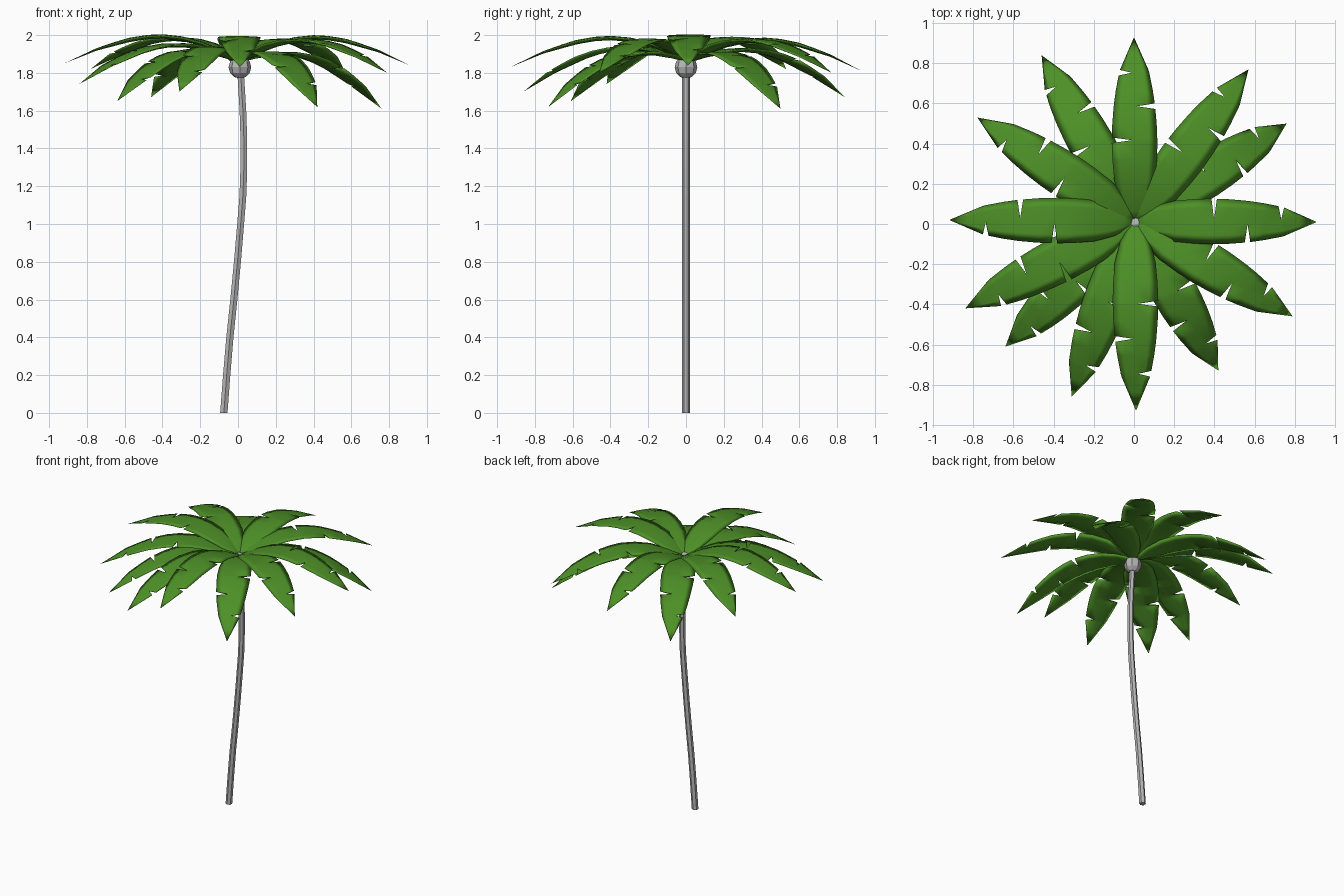
import bpy, bmesh, math
from mathutils import Vector, Matrix

if "Cube" in bpy.data.objects:
    bpy.data.objects.remove(bpy.data.objects["Cube"])


def material(name, rgb):
    m = bpy.data.materials.new(name)
    m.diffuse_color = (*rgb, 1)
    m.use_nodes = True
    m.node_tree.nodes["Principled BSDF"].inputs["Base Color"].default_value = m.diffuse_color
    return m


GREEN = material("leaf green", (0.075, 0.28, 0.02))
GREY = material("trunk grey", (0.47, 0.47, 0.47))


def finish(bm, name, mat, smooth):
    bmesh.ops.recalc_face_normals(bm, faces=bm.faces)
    for f in bm.faces:
        f.smooth = smooth
    me = bpy.data.meshes.new(name)
    bm.to_mesh(me)
    bm.free()
    me.materials.append(mat)
    ob = bpy.data.objects.new(name, me)
    bpy.context.collection.objects.link(ob)
    return ob


def interp(table, x):
    for (x0, y0), (x1, y1) in zip(table, table[1:]):
        if x <= x1:
            return y0 + (y1 - y0) * (x - x0) / (x1 - x0)
    return table[-1][1]


# Trunk: hexagonal tube along a gentle S-curve
bm = bmesh.new()
path = [(-0.075, 0.0), (-0.06, 0.2), (-0.043, 0.4), (-0.022, 0.6), (-0.003, 0.8), (0.014, 1.0),
        (0.026, 1.15), (0.031, 1.3), (0.031, 1.45), (0.026, 1.6), (0.014, 1.8)]
rings = []
for i, (x, z) in enumerate(path):
    r = 0.0225 - 0.0025 * z / 1.8
    rings.append([bm.verts.new((x + r * math.cos(a), r * math.sin(a), z))
                  for a in (math.pi / 2 + k * math.pi / 3 for k in range(6))])
for a, b in zip(rings, rings[1:]):
    for k in range(6):
        bm.faces.new((a[k], a[(k + 1) % 6], b[(k + 1) % 6], b[k]))
bm.faces.new(rings[0])
bm.faces.new(rings[-1])
trunk = finish(bm, "trunk", GREY, False)

# Bulb where the leaves start
bm = bmesh.new()
bmesh.ops.create_uvsphere(bm, u_segments=8, v_segments=6, radius=0.06,
                          matrix=Matrix.Translation((0.01, 0, 1.83)))
finish(bm, "crown_bulb", GREY, False)

# Leaf: arched thin lens with V-notches, left at two places and right at one
ARCH = [(0, 0), (0.1, 0.05), (0.2, 0.09), (0.3, 0.115), (0.4, 0.125), (0.5, 0.12),
        (0.6, 0.1), (0.75, 0.05), (0.92, -0.03)]
WIDTH = [(0, 0.015), (0.05, 0.045), (0.1, 0.075), (0.2, 0.102), (0.35, 0.115), (0.5, 0.11),
         (0.62, 0.098), (0.75, 0.073), (0.92, 0.0)]
NOTCHES = [(0.40, 1), (0.57, -1), (0.74, 1)]
COLS = (-1, -0.6, 0, 0.6, 1)


def leaf_mesh():
    bm = bmesh.new()
    stations = [0.01, 0.05, 0.1, 0.2, 0.3, 0.48, 0.65, 0.83]
    for r, side in NOTCHES:
        stations += [r - 0.014, r, r + 0.014]
    tip = bm.verts.new((0.92, 0, -0.03))
    loops = []
    for s in sorted(stations):
        w = {-1: interp(WIDTH, s), 1: interp(WIDTH, s)}
        for r, side in NOTCHES:
            if abs(s - r) < 1e-6:
                w[side] = 0.012
        z = interp(ARCH, s)
        thin = min(1, (0.92 - s) / 0.3)

        def point(t, height):
            return bm.verts.new((s, t * w[1 if t > 0 else -1], z + height * thin * (1 - t * t)))
        loops.append([point(t, 0.005) for t in COLS] + [point(t, -0.018) for t in COLS[-2:0:-1]])
    n = len(loops[0])
    for a, b in zip(loops, loops[1:]):
        for k in range(n):
            bm.faces.new((a[k], a[(k + 1) % n], b[(k + 1) % n], b[k]))
    for k in range(n):
        bm.faces.new((loops[-1][k], loops[-1][(k + 1) % n], tip))
    bm.faces.new(loops[0])
    return bm


# Each leaf is aimed from the crown centre to its tip
TIPS = [(0.0, 0.93, 1.81), (0.57, 0.77, 1.80), (0.76, 0.50, 1.61), (0.91, 0.01, 1.84),
        (0.79, -0.46, 1.80), (0.42, -0.73, 1.62), (0.01, -0.93, 1.83), (-0.31, -0.86, 1.70),
        (-0.64, -0.61, 1.65), (-0.84, -0.42, 1.74), (-0.92, 0.02, 1.85), (-0.78, 0.53, 1.82),
        (-0.46, 0.84, 1.67)]
BASE = Vector((0.005, 0.015, 1.87))
for i, t in enumerate(TIPS):
    d = Vector(t) - BASE
    pitch = math.atan2(d.z, math.hypot(d.x, d.y)) - math.atan2(-0.03, 0.92)
    scale = d.length / math.hypot(0.92, 0.03)
    bm = leaf_mesh()
    bm.transform(Matrix.Translation(BASE) @ Matrix.Rotation(math.atan2(d.y, d.x), 4, 'Z')
                 @ Matrix.Rotation(-pitch, 4, 'Y') @ Matrix.Diagonal((scale, 1, 1, 1)))
    finish(bm, f"leaf_{i + 1}", GREEN, True)
